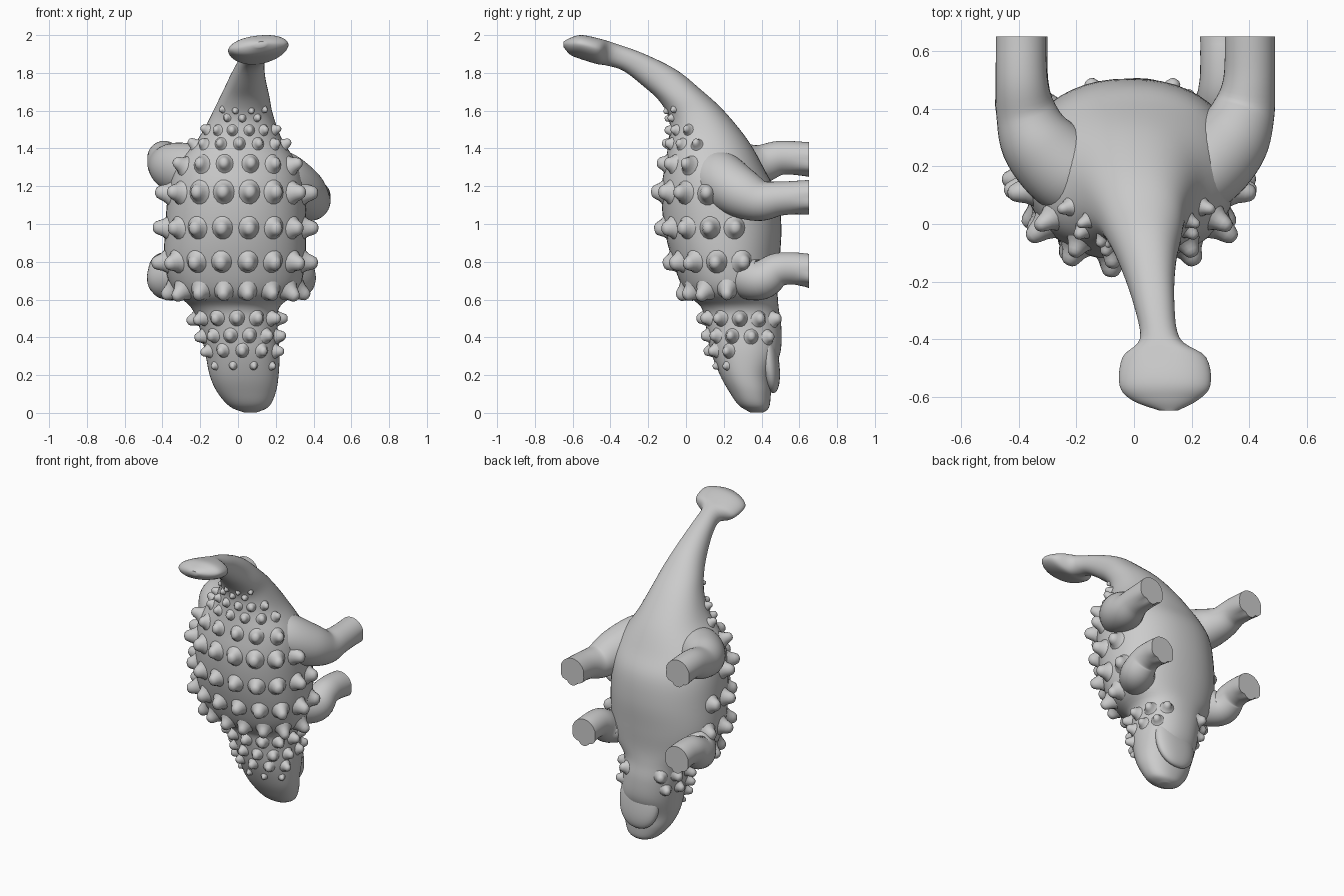
import bpy, bmesh, math
from mathutils import Vector

if "Cube" in bpy.data.objects:
    bpy.data.objects.remove(bpy.data.objects["Cube"])

Z = Vector((0, 0, 1))


def smooth_rows(rows, steps):
    """Catmull-Rom interpolation of rows of numbers."""
    out = []
    for i in range(len(rows) - 1):
        a, b = rows[max(i - 1, 0)], rows[i]
        c, d = rows[i + 1], rows[min(i + 2, len(rows) - 1)]
        for k in range(steps):
            t = k / steps
            out.append([0.5 * (2 * q + (r - p) * t + (2 * p - 5 * q + 4 * r - s) * t * t
                               + (3 * q - p - 3 * r + s) * t ** 3)
                        for p, q, r, s in zip(a, b, c, d)])
    out.append(list(rows[-1]))
    return out


def finish(bm, name, angle=50):
    bmesh.ops.recalc_face_normals(bm, faces=bm.faces)
    me = bpy.data.meshes.new(name)
    bm.to_mesh(me)
    bm.free()
    ob = bpy.data.objects.new(name, me)
    bpy.context.collection.objects.link(ob)
    bpy.ops.object.select_all(action='DESELECT')
    ob.select_set(True)
    bpy.context.view_layer.objects.active = ob
    bpy.ops.object.shade_smooth_by_angle(angle=math.radians(angle))
    return ob


def add_loft(bm, rings):
    loops = [[bm.verts.new(p) for p in r] for r in rings]
    n = len(loops[0])
    for a, b in zip(loops, loops[1:]):
        for i in range(n):
            bm.faces.new((a[i], a[(i + 1) % n], b[(i + 1) % n], b[i]))
    bm.faces.new(loops[0])
    bm.faces.new(loops[-1])


# Body sections, nose to tail club: back y, z, belly y, z, x min, x max
SECTIONS = [
    (0.34, 0.003, 0.41, 0.003, 0.03, 0.10),
    (0.28, 0.04, 0.44, 0.03, -0.045, 0.165),
    (0.23, 0.11, 0.45, 0.11, -0.11, 0.20),
    (0.18, 0.20, 0.455, 0.20, -0.15, 0.215),
    (0.13, 0.33, 0.50, 0.32, -0.175, 0.22),
    (0.105, 0.46, 0.505, 0.45, -0.205, 0.21),
    (0.08, 0.56, 0.49, 0.56, -0.25, 0.22),
    (-0.005, 0.64, 0.485, 0.66, -0.345, 0.32),
    (-0.07, 0.80, 0.495, 0.80, -0.39, 0.355),
    (-0.115, 0.98, 0.505, 0.98, -0.385, 0.36),
    (-0.13, 1.17, 0.485, 1.15, -0.37, 0.355),
    (-0.11, 1.32, 0.42, 1.28, -0.33, 0.325),
    (-0.09, 1.45, 0.33, 1.44, -0.215, 0.235),
    (-0.09, 1.56, 0.20, 1.60, -0.14, 0.185),
    (-0.14, 1.65, 0.08, 1.71, -0.09, 0.165),
    (-0.22, 1.725, -0.05, 1.815, -0.045, 0.145),
    (-0.33, 1.81, -0.22, 1.90, 0.00, 0.14),
    (-0.42, 1.84, -0.38, 1.958, 0.02, 0.16),
    (-0.475, 1.85, -0.45, 1.978, -0.04, 0.25),
    (-0.57, 1.88, -0.55, 1.998, -0.05, 0.265),
    (-0.615, 1.90, -0.61, 1.985, -0.005, 0.22),
    (-0.648, 1.935, -0.648, 1.965, 0.09, 0.15),
]


def spow(v, e):
    return math.copysign(abs(v) ** e, v)


def body_point(s, a):
    back = Vector((0, s[0], s[1]))
    belly = Vector((0, s[2], s[3]))
    # the tail club has a more lozenge-shaped section
    club = min(max((-0.38 - s[0]) / 0.08, 0), 1)
    e = 0.91 + 0.2 * club
    p = (back + belly) / 2 + (back - belly) / 2 * spow(math.cos(a), e)
    p.x = (s[4] + s[5]) / 2 + (s[5] - s[4]) / 2 * spow(math.sin(a), 0.91)
    p.z = min(p.z + 0.1 * club * (p.x - 0.11), 2.0)
    return p


dense = smooth_rows(SECTIONS, 5)
bm = bmesh.new()
add_loft(bm, [[body_point(s, math.tau * i / 48) for i in range(48)] for s in dense])
finish(bm, "body")

# Lower jaw, with a mouth gap below the snout
bm = bmesh.new()
bmesh.ops.create_uvsphere(bm, u_segments=32, v_segments=20, radius=1)
for v in bm.verts:
    c = v.co.copy()
    v.co = Vector((0.042 + spow(c.x, 0.9) * 0.145, 0.437 + c.y * 0.055 - c.z * 0.025,
                   0.285 + spow(c.z, 0.9) * 0.18))
finish(bm, "lower_jaw")


# Rounded knobs set in rows across the back
def add_knob(bm, s_index, a, size, tall):
    s = dense[s_index]
    p = body_point(s, a)
    du = body_point(s, a + 0.05) - body_point(s, a - 0.05)
    dv = body_point(dense[s_index + 1], a) - body_point(dense[s_index - 1], a)
    n = du.cross(dv).normalized()
    centre = Vector(((s[4] + s[5]) / 2, (s[0] + s[2]) / 2, (s[1] + s[3]) / 2))
    if n.dot(p - centre) < 0:
        n = -n
    u = du.normalized()
    w = n.cross(u)
    profile = [(1.3, -0.15), (1.1, 0.05), (0.9, 0.3), (0.75, 0.65),
               (0.58, 0.95), (0.36, 1.1), (0.12, 1.15)]
    add_loft(bm, [[p + n * h * size * tall
                   + (u * math.cos(t) + w * math.sin(t) * 1.15) * r * size
                   for t in (math.tau * i / 14 for i in range(14))]
                  for r, h in profile])


def angle_at(s, dist):
    """Angle reached after walking a distance round the section from the spine."""
    a = 0.0
    while dist > 0 and a < 2.6:
        dist -= (body_point(s, a + 0.02) - body_point(s, a)).length
        a += 0.02
    return a


# Row height, knob size, spacing, knobs per side, first offset in spacings
ROWS = [
    (1.60, 0.015, 0.08, 2, 0.5), (1.55, 0.018, 0.08, 2, 0),
    (1.49, 0.024, 0.085, 3, 0.5), (1.43, 0.027, 0.10, 4, 0),
    (1.33, 0.038, 0.13, 3, 0.5), (1.17, 0.046, 0.135, 4, 0.5),
    (0.98, 0.045, 0.135, 5, 0.5), (0.81, 0.045, 0.135, 5, 0.5),
    (0.64, 0.042, 0.125, 4, 0.5), (0.51, 0.034, 0.105, 6, 0),
    (0.41, 0.031, 0.10, 5, 0.5), (0.32, 0.029, 0.105, 3, 0), (0.26, 0.018, 0.11, 2, 0.5),
]
bm = bmesh.new()
for z, size, gap, count, first in ROWS:
    idx = min(range(1, len(dense) - 1), key=lambda i: abs(dense[i][1] - z))
    for k in range(count):
        a = angle_at(dense[idx], (k + first) * gap)
        tall = 1.4 if 0.95 < a < 1.6 else 1.1
        for sgn in ((1, -1) if a else (1,)):
            add_knob(bm, idx, a * sgn, size, tall)
finish(bm, "back_knobs")


# Legs: path points x, y, z, radius
def leg(name, path):
    rows = smooth_rows(path, 6)
    rings = []
    for i, (x, y, z, r) in enumerate(rows):
        a, b = rows[max(i - 1, 0)], rows[min(i + 1, len(rows) - 1)]
        t = (Vector(b[:3]) - Vector(a[:3])).normalized()
        if i > len(rows) - 4:
            t = Vector((0, 1, 0))
        u = Z.cross(t).normalized()
        v = t.cross(u)
        toe = max(0, (i - len(rows) + 5) / 4)
        ring = []
        for k in range(36):
            ang = math.tau * k / 36
            # toes bulge on the side facing the head
            front = min(1, max(0, 0.4 - math.sin(ang)))
            lobe = 0.16 * toe * (abs(math.sin(3 * ang)) - 0.5) * front
            ring.append(Vector((x, y, z)) + (u * math.cos(ang) + v * math.sin(ang)) * r * (1 + lobe))
        rings.append(ring)
    bm = bmesh.new()
    add_loft(bm, rings)
    finish(bm, name)


leg("rear_leg_right", [(0.12, 0.12, 1.31, 0.12), (0.23, 0.18, 1.24, 0.145), (0.33, 0.28, 1.17, 0.135),
                       (0.38, 0.39, 1.125, 0.11), (0.40, 0.50, 1.135, 0.09), (0.402, 0.65, 1.145, 0.088)])
leg("rear_leg_left", [(-0.12, 0.12, 1.28, 0.12), (-0.23, 0.18, 1.28, 0.145), (-0.33, 0.28, 1.30, 0.132),
                      (-0.375, 0.39, 1.315, 0.105), (-0.39, 0.50, 1.35, 0.09), (-0.392, 0.65, 1.345, 0.088)])
for side, x in (("right", 0.315), ("left", -0.385)):
    d = math.copysign(1, x)
    leg("front_leg_" + side, [(x - 0.14 * d, 0.26, 0.75, 0.10), (x - 0.08 * d, 0.32, 0.72, 0.115),
                              (x - 0.01 * d, 0.40, 0.705, 0.105), (x, 0.48, 0.755, 0.09),
                              (x, 0.56, 0.765, 0.085), (x, 0.65, 0.755, 0.087)])
